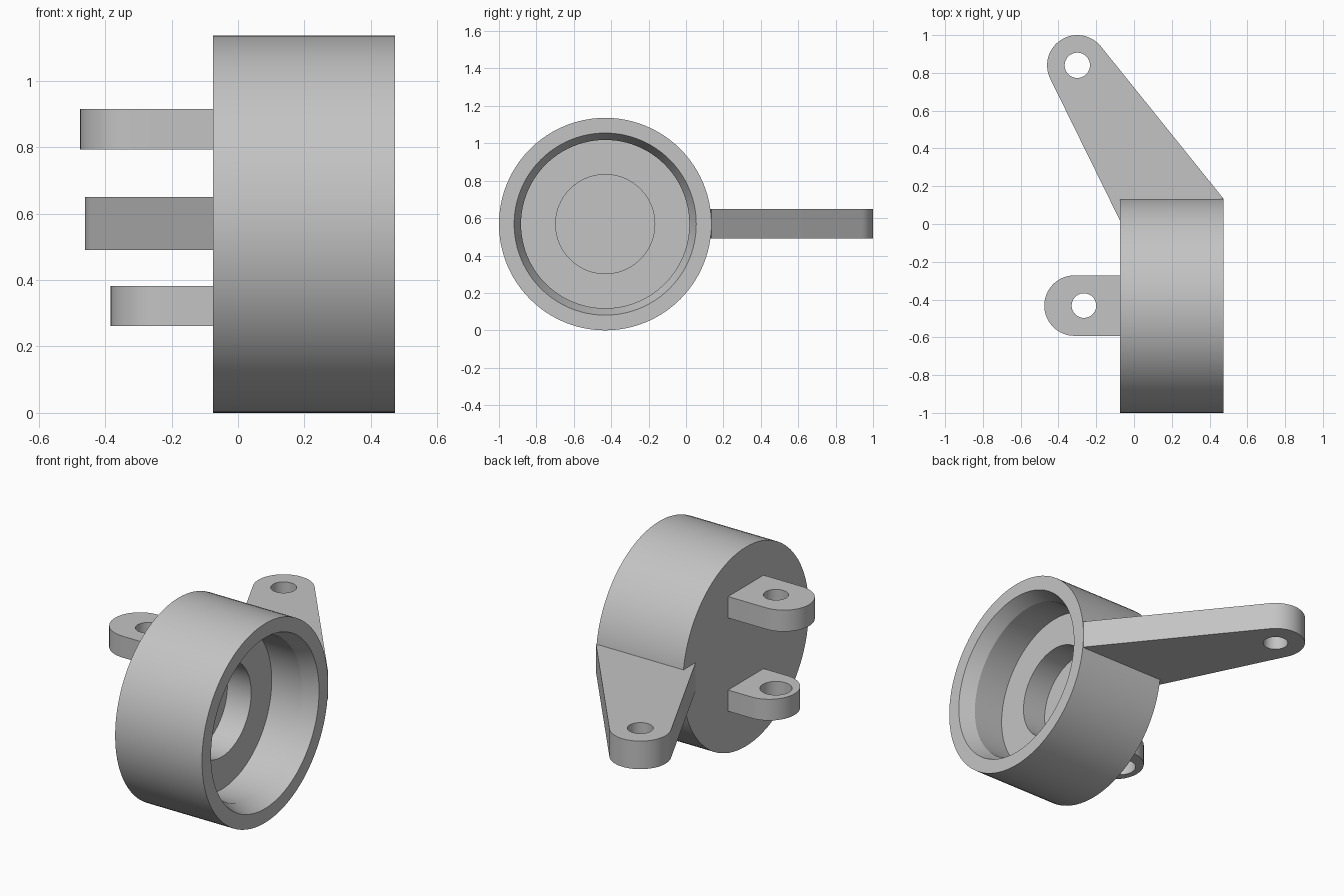
import bpy
import bmesh
from math import sin, cos, pi, radians, atan2, acos, hypot
from mathutils import Matrix

cube = bpy.data.objects.get("Cube")
if cube:
    bpy.data.objects.remove(cube)

# Material
grey = bpy.data.materials.new("plain grey")
grey.use_nodes = True
colour = (0.55, 0.55, 0.55, 1)
grey.diffuse_color = colour
grey.node_tree.nodes["Principled BSDF"].inputs["Base Color"].default_value = colour


def finish(name, bm):
    """Turn a bmesh into a shaded object."""
    bmesh.ops.remove_doubles(bm, verts=bm.verts, dist=0.0001)
    bmesh.ops.recalc_face_normals(bm, faces=bm.faces)
    mesh = bpy.data.meshes.new(name)
    bm.to_mesh(mesh)
    bm.free()
    mesh.materials.append(grey)
    obj = bpy.data.objects.new(name, mesh)
    bpy.context.collection.objects.link(obj)
    bpy.ops.object.select_all(action="DESELECT")
    obj.select_set(True)
    bpy.context.view_layer.objects.active = obj
    bpy.ops.object.shade_smooth_by_angle(angle=radians(20))
    return obj


def arc(cx, cy, r, start, end, steps):
    return [(cx + r * cos(start + (end - start) * i / steps),
             cy + r * sin(start + (end - start) * i / steps))
            for i in range(steps + 1)]


def plate(name, outline, hole, z0, z1):
    """Flat plate with a round hole, extruded between two heights."""
    curve = bpy.data.curves.new(name + "_outline", "CURVE")
    curve.dimensions = "2D"
    curve.fill_mode = "BOTH"
    curve.extrude = (z1 - z0) / 2
    for points in (outline, arc(*hole, 0, 2 * pi, 48)[:-1]):
        spline = curve.splines.new("POLY")
        spline.points.add(len(points) - 1)
        for p, (x, y) in zip(spline.points, points):
            p.co = (x, y, 0, 1)
        spline.use_cyclic_u = True
    temp = bpy.data.objects.new(name + "_outline", curve)
    bpy.context.collection.objects.link(temp)
    bpy.context.view_layer.update()
    mesh = bpy.data.meshes.new_from_object(
        temp.evaluated_get(bpy.context.evaluated_depsgraph_get()))
    bm = bmesh.new()
    bm.from_mesh(mesh)
    bmesh.ops.translate(bm, verts=bm.verts, vec=(0, 0, (z0 + z1) / 2))
    bpy.data.objects.remove(temp)
    bpy.data.curves.remove(curve)
    bpy.data.meshes.remove(mesh)
    return finish(name, bm)


# Cup housing: stepped profile (x, radius) spun around the x axis
AXIS_Y, AXIS_Z = -0.432, 0.568
BACK, FRONT = -0.075, 0.473
profile = [(BACK, 0), (BACK, 0.568), (FRONT, 0.568), (FRONT, 0.487),
           (0.39, 0.45), (0.2, 0.45), (0.2, 0.265), (0.05, 0.265), (0.05, 0)]
bm = bmesh.new()
verts = [bm.verts.new((x, 0, r)) for x, r in profile]
edges = [bm.edges.new(pair) for pair in zip(verts, verts[1:])]
bmesh.ops.spin(bm, geom=verts + edges, cent=(0, 0, 0), axis=(1, 0, 0),
               angle=2 * pi, steps=96, use_merge=True)
bmesh.ops.transform(bm, matrix=Matrix.Translation((0, AXIS_Y, AXIS_Z)),
                    verts=bm.verts)
finish("cup_housing", bm)

# Mounting lugs on the closed side
R = 0.16
for name, tip, z0, z1, hole_r in (("upper_lug", -0.475, 0.793, 0.915, 0.065),
                                  ("lower_lug", -0.383, 0.261, 0.382, 0.083)):
    outline = arc(tip + R, AXIS_Y, R, pi / 2, 3 * pi / 2, 32)
    outline += [(BACK + 0.01, AXIS_Y - R), (BACK + 0.01, AXIS_Y + R)]
    plate(name, outline, (-0.265, AXIS_Y, hole_r), z0, z1)

# Tapered arm: sides run tangent from the housing to the rounded end
cx, cy = -0.3, 0.84
near, far = (BACK, 0.02), (FRONT, 0.135)


def tangent_angle(point, side):
    dx, dy = point[0] - cx, point[1] - cy
    return atan2(dy, dx) + side * acos(R / hypot(dx, dy))


start = tangent_angle(far, 1)
end = tangent_angle(near, -1) % (2 * pi)
outline = arc(cx, cy, R, start, end, 40) + [near, far]
plate("tapered_arm", outline, (cx, cy, 0.067), 0.49, 0.65)
